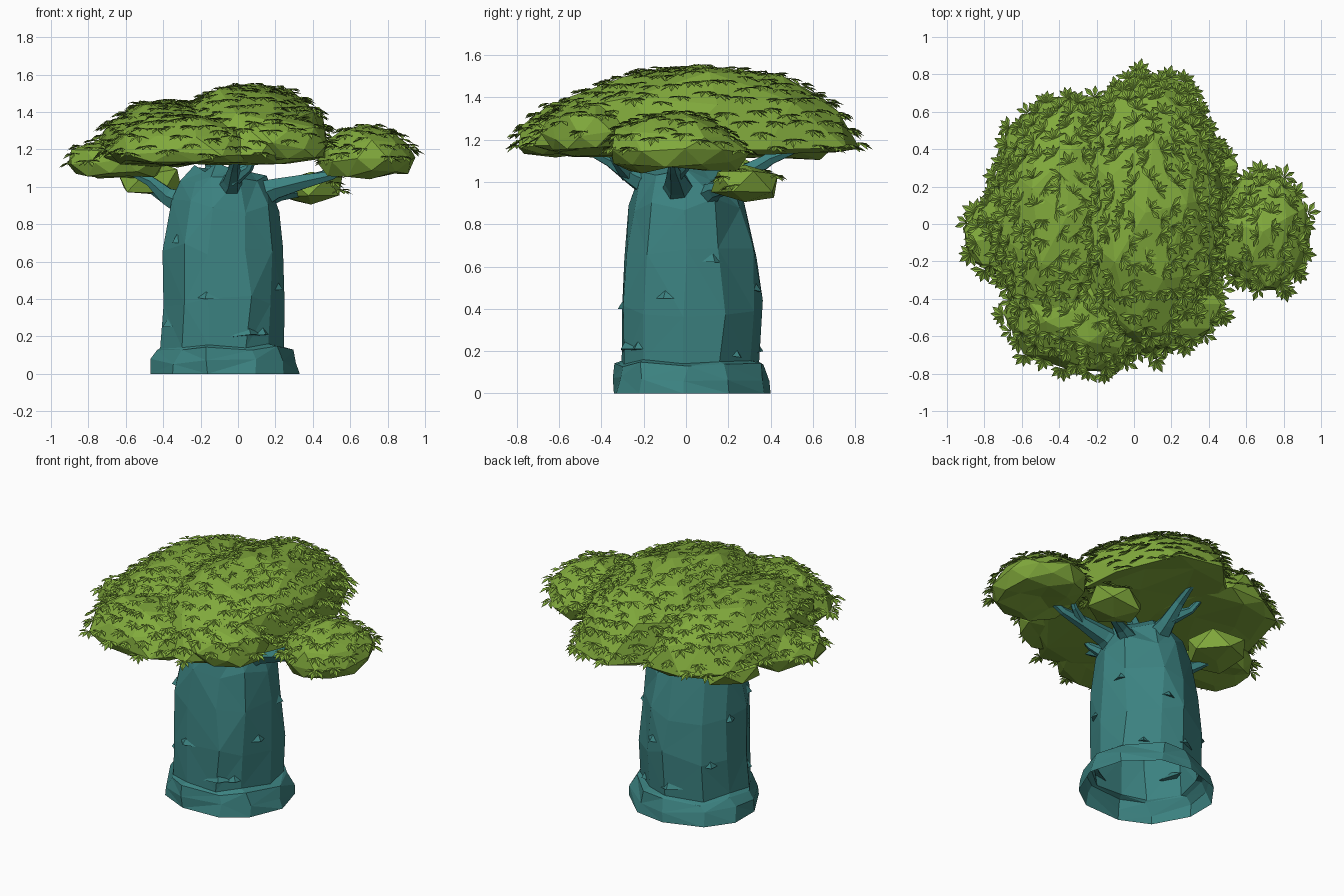
import bpy, bmesh, math, random
from mathutils import Vector, Matrix
from mathutils.bvhtree import BVHTree

if "Cube" in bpy.data.objects:
    bpy.data.objects.remove(bpy.data.objects["Cube"])

random.seed(7)


def material(name, col):
    m = bpy.data.materials.new(name)
    m.diffuse_color = (*col, 1)
    m.use_nodes = True
    m.node_tree.nodes["Principled BSDF"].inputs["Base Color"].default_value = m.diffuse_color
    return m


BARK = material("bark", (0.045, 0.225, 0.22))
LEAF = material("foliage", (0.22, 0.40, 0.045))


def finish(name, bm, mat):
    bmesh.ops.recalc_face_normals(bm, faces=bm.faces)
    me = bpy.data.meshes.new(name)
    bm.to_mesh(me)
    me.materials.append(mat)
    ob = bpy.data.objects.new(name, me)
    bpy.context.collection.objects.link(ob)
    return ob


def bridge(bm, rings):
    for a, b in zip(rings, rings[1:]):
        n = len(a)
        for i in range(n):
            bm.faces.new((a[i], a[(i + 1) % n], b[(i + 1) % n], b[i]))


# Trunk: stacked faceted rings (z, centre x, centre y, rx, ry), open underneath
SIDES = 11
profile = [(0, -.075, .02, .41, .38), (.07, -.075, .02, .40, .37), (.13, -.08, .015, .365, .355),
           (.145, -.08, .01, .335, .335), (.40, -.08, .015, .335, .34), (.66, -.08, .01, .32, .32),
           (.90, -.075, 0, .29, .275), (1.03, -.08, 0, .235, .23), (1.10, -.08, 0, .15, .15)]
angle_jit = [random.uniform(-.12, .12) for _ in range(SIDES)]
bm = bmesh.new()
rings = []
for k, (z, cx, cy, rx, ry) in enumerate(profile):
    ring = []
    for i in range(SIDES):
        a = math.tau * i / SIDES + angle_jit[i] + random.uniform(-.05, .05)
        s = random.uniform(.96, 1.035)
        dz = 0 if k == 0 else random.uniform(-.02, .02) if k in (1, 2, 3) else random.uniform(-.04, .04)
        if k == 3:
            dz = rings[-1][i].co.z + .012 - z
        ring.append(bm.verts.new((cx + rx * s * math.cos(a), cy + ry * s * math.sin(a), z + dz)))
    rings.append(ring)
bridge(bm, rings)
bm.faces.new(rings[-1])
bmesh.ops.triangulate(bm, faces=bm.faces[:])
trunk_tree = BVHTree.FromBMesh(bm)
finish("trunk", bm, BARK)

# Bark scars: little wedge ledges set into the trunk (angle in degrees, height)
bm = bmesh.new()
for deg, z in [(-106, .40), (-65, .21), (22, .62), (48, .17), (-48, .21), (-20, .45), (75, .48),
               (95, .2), (140, .35), (165, .62), (200, .25), (215, .7)]:
    d = Vector((math.cos(math.radians(deg)), math.sin(math.radians(deg)), 0))
    hit = trunk_tree.ray_cast(Vector((-.08, .01, z)) + d * 2, -d)[0]
    if hit is None:
        continue
    t = Vector((-d.y, d.x, 0))
    w = random.uniform(.07, .1)
    pts = [hit + t * w - d * .03, hit - t * w - d * .03 + Vector((0, 0, random.uniform(-.02, .02))),
           hit + d * .025, hit + Vector((0, 0, .045)) - d * .005]
    v = [bm.verts.new(p) for p in pts]
    for f in ((0, 1, 2), (0, 2, 3), (2, 1, 3), (1, 0, 3)):
        bm.faces.new([v[i] for i in f])
finish("bark_scars", bm, BARK)


# Branches: tapered six-sided tubes along short paths
def branch(bm, pts, r0, r1, n=6):
    pts = [Vector(p) for p in pts]
    rings = []
    for k, p in enumerate(pts):
        d = (pts[min(k + 1, len(pts) - 1)] - pts[max(k - 1, 0)]).normalized()
        q = d.to_track_quat('Z', 'Y')
        r = r0 + (r1 - r0) * (k / (len(pts) - 1)) ** .6
        rings.append([bm.verts.new(p + q @ Vector((r * math.cos(math.tau * i / n), r * math.sin(math.tau * i / n), 0)))
                      for i in range(n)])
    bridge(bm, rings)
    bm.faces.new(rings[0])
    bm.faces.new(rings[-1])


bm = bmesh.new()
for pts, r0, r1 in [
        ([(.05, -.03, .93), (.2, -.04, .99), (.36, -.05, 1.03), (.5, -.06, 1.06), (.64, -.07, 1.13)], .10, .012),
        ([(.36, -.05, 1.03), (.46, .0, 1.07), (.52, .03, 1.14)], .035, .012),
        ([(.08, .08, .92), (.22, .14, .96), (.34, .2, .97), (.46, .26, .96)], .07, .012),
        ([(-.25, .0, .90), (-.38, .02, .95), (-.47, .02, 1.03), (-.58, .03, 1.08)], .09, .015),
        ([(-.36, .03, .94), (-.45, .12, .98), (-.54, .18, 1.02)], .05, .012),
        ([(-.05, .12, .97), (-.03, .27, 1.03), (-.02, .4, 1.11), (0, .56, 1.17)], .09, .015),
        ([(-.03, .3, 1.05), (-.12, .38, 1.1), (-.16, .46, 1.18)], .045, .012),
        ([(-.06, -.12, .97), (-.03, -.25, 1.03), (-.02, -.36, 1.1), (.0, -.54, 1.19)], .09, .015),
        ([(-.03, -.27, 1.04), (.06, -.33, 1.1), (.1, -.38, 1.18)], .045, .012),
        ([(-.12, 0, 1.04), (-.13, -.02, 1.12), (-.17, -.04, 1.22)], .08, .03),
        ([(.0, .03, 1.02), (.04, .04, 1.1), (.1, .05, 1.2)], .07, .025)]:
    branch(bm, pts, r0, r1)
finish("branches", bm, BARK)


# Canopy lobes: faceted domes with a shallow, flattened underside
def lobe(name, cx, cy, cz, rx, ry, up, down, sub=2):
    bm = bmesh.new()
    bmesh.ops.create_icosphere(bm, subdivisions=sub, radius=1,
                               matrix=Matrix.Rotation(random.uniform(0, 6), 4, 'Z'))
    for v in bm.verts:
        x, y, z = v.co
        s = random.uniform(.94, 1.06)
        h = z * up if z > 0 else max(z, -.55) / .55 * down
        v.co = (cx + rx * x * s, cy + ry * y * s, cz + h + random.uniform(-.02, .02))
    finish(name, bm, LEAF)
    bm.faces.ensure_lookup_table()
    return bm


lobes = [lobe(*a) for a in [
    ("canopy_main", .06, .06, 1.17, .45, .77, .40, .04),
    ("canopy_left", -.36, .04, 1.16, .40, .69, .32, .04),
    ("canopy_front", -.26, -.44, 1.18, .42, .37, .21, .05),
    ("canopy_front_right", .18, -.43, 1.22, .31, .25, .16, .07),
    ("canopy_left_rim", -.65, -.06, 1.13, .26, .24, .14, .07),
    ("canopy_right", .69, -.04, 1.14, .26, .33, .18, .08),
    ("low_clump_back_left", -.47, .2, 1.03, .19, .2, .1, .06, 1),
    ("low_clump_right", .39, .28, 1.0, .19, .18, .1, .08, 1)]]


# Leaf tufts: fans of folded pointed leaves scattered over the canopy, facing downhill
def tuft(bm, p, nrm):
    out = Vector((nrm.x, nrm.y, 0))
    base = math.atan2(out.y, out.x) + random.uniform(-.6, .6)
    if out.length < .15:
        base = random.uniform(0, math.tau)
    steep = min(out.length, .85)
    n = random.choice((4, 5, 5, 6))
    for i in range(n):
        a = base + (i / (n - 1) - .5) * 2.6
        length = random.uniform(.055, .08)
        d = Vector((math.cos(a), math.sin(a), random.uniform(-.1, .2) - .45 * steep * math.cos(a - base))).normalized()
        side = d.cross(Vector((0, 0, 1))).normalized() * length * .2
        mid = p + d * length * .6
        tip = p + d * length - Vector((0, 0, .012))
        v = [bm.verts.new(q) for q in (p, mid + side, tip, mid - side)]
        bm.faces.new((v[0], v[1], v[2]))
        bm.faces.new((v[0], v[2], v[3]))


leaves = bmesh.new()
trees = [BVHTree.FromBMesh(b) for b in lobes]
placed = []
for attempt in range(9000):
    if attempt < 6000:                      # seen from above
        o, d = Vector((random.uniform(-1, 1), random.uniform(-.9, .9), 3)), Vector((0, 0, -1))
    else:                                   # slanting in at the rim
        a = random.uniform(0, math.tau)
        d = Vector((-math.cos(a), -math.sin(a), -.45)).normalized()
        t = Vector((-d.y, d.x, 0)).normalized()
        o = Vector((0, 0, random.uniform(1.0, 1.35))) + t * random.uniform(-.9, .9) - d * 3
    hits = [h for h in (t.ray_cast(o, d) for t in trees) if h[0]]
    if not hits:
        continue
    p, nrm = min(hits, key=lambda h: h[3])[:2]
    if nrm.z < .1 or any((p - q).length < .068 for q in placed):
        continue
    placed.append(p)
    if len(placed) > 420:
        break
    tuft(leaves, p + nrm * .008, nrm)
me = bpy.data.meshes.new("leaf_tufts")
leaves.to_mesh(me)
me.materials.append(LEAF)
bpy.context.collection.objects.link(bpy.data.objects.new("leaf_tufts", me))
